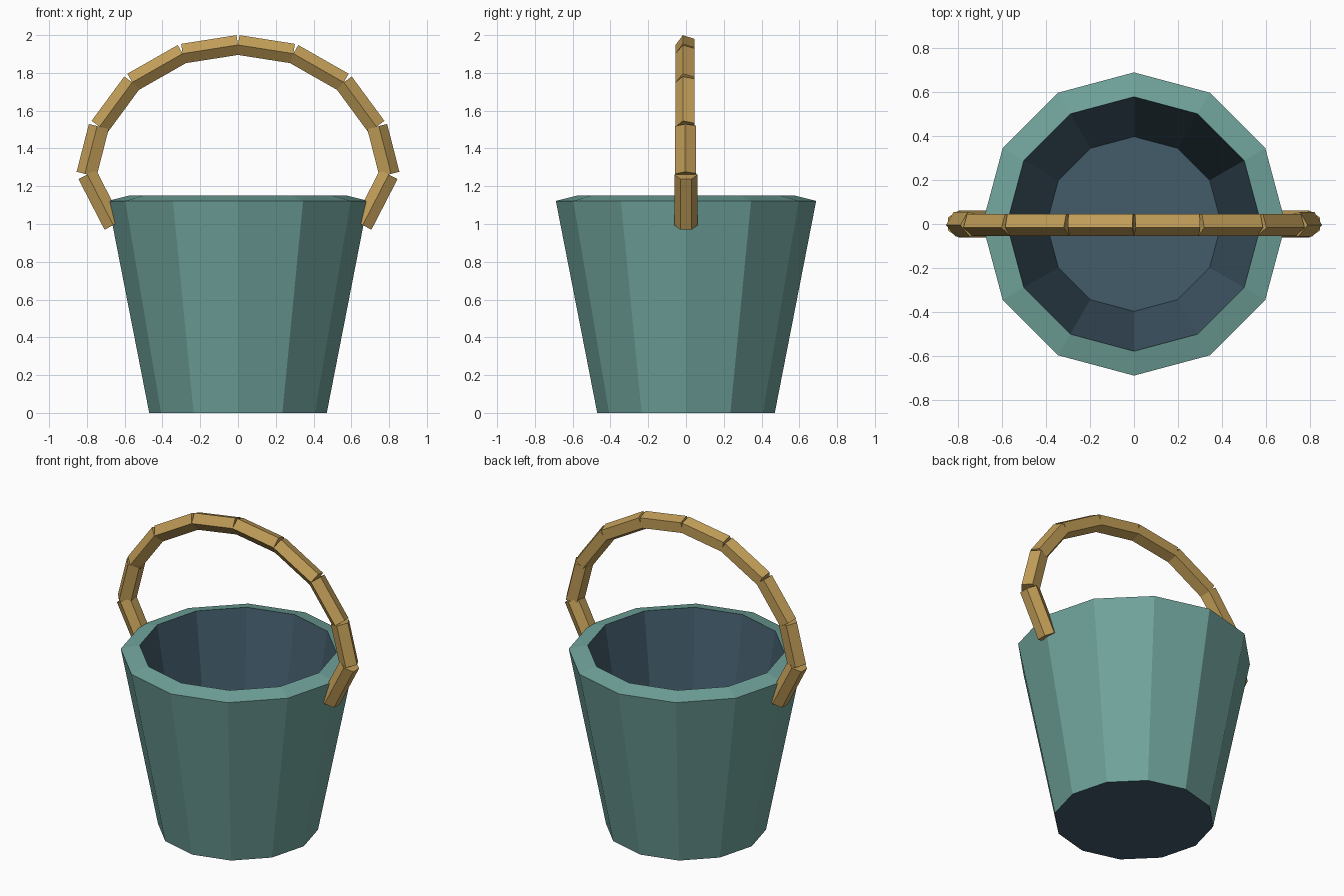
import bpy, bmesh, math
from mathutils import Vector

cube = bpy.data.objects.get("Cube")
if cube:
    bpy.data.objects.remove(cube, do_unlink=True)


def material(name, rgb):
    mat = bpy.data.materials.new(name)
    mat.use_nodes = True
    mat.diffuse_color = (*rgb, 1)
    mat.node_tree.nodes["Principled BSDF"].inputs["Base Color"].default_value = (*rgb, 1)
    return mat


teal = material("teal", (0.162, 0.366, 0.328))
slate = material("slate blue", (0.056, 0.107, 0.147))
wood = material("golden wood", (0.539, 0.342, 0.098))


def loft(name, rings, mats, side_mats, cap_mat):
    """Join rings of points with quads and close both ends."""
    bm = bmesh.new()
    loops = [[bm.verts.new(p) for p in ring] for ring in rings]
    n = len(loops[0])
    for low, high, index in zip(loops, loops[1:], side_mats):
        for i in range(n):
            j = (i + 1) % n
            bm.faces.new((low[i], low[j], high[j], high[i])).material_index = index
    for cap in (loops[0][::-1], loops[-1]):
        bm.faces.new(cap).material_index = cap_mat
    bmesh.ops.recalc_face_normals(bm, faces=bm.faces)
    mesh = bpy.data.meshes.new(name)
    bm.to_mesh(mesh)
    bm.free()
    for mat in mats:
        mesh.materials.append(mat)
    obj = bpy.data.objects.new(name, mesh)
    bpy.context.collection.objects.link(obj)
    return obj


# Bucket: outer wall, sloped rim, inner wall; slate base and inside floor
SIDES = 12
profile = [(0.47, 0), (0.689, 1.122), (0.578, 1.15), (0.397, 0.085)]
rings = [[(r * math.cos(math.tau * i / SIDES), r * math.sin(math.tau * i / SIDES), z)
          for i in range(SIDES)] for r, z in profile]
loft("bucket", rings, [teal, slate], [0, 0, 1], 1)


# Handle: straight prisms, one per bend, set end to end along an arch
def handle_bar(name, start, end, side, sides, radius, twist):
    a = Vector((start[0] * side, 0, start[1]))
    b = Vector((end[0] * side, 0, end[1]))
    along = (b - a).normalized()
    front = Vector((0, -1, 0))
    outward = Vector((-along.z * side, 0, along.x * side))
    ring = []
    for k in range(sides):
        t = math.tau * k / sides + math.radians(twist)
        ring.append(radius * (front * math.cos(t) + outward * math.sin(t)))
    loft(name, [[a + p for p in ring], [b + p for p in ring]], [wood], [0], 0)


arch = [(0, 1.948), (0.293, 1.902), (0.56, 1.75), (0.733, 1.515), (0.798, 1.262), (0.66, 0.994)]
sections = [(5, 0.055, 0)] * 3 + [(5, 0.0585, 13), (6, 0.0606, 0)]
for label, side in (("left", 1), ("right", -1)):
    for i, section in enumerate(sections):
        handle_bar(f"handle_bar_{label}_{i + 1}", arch[i], arch[i + 1], side, *section)
